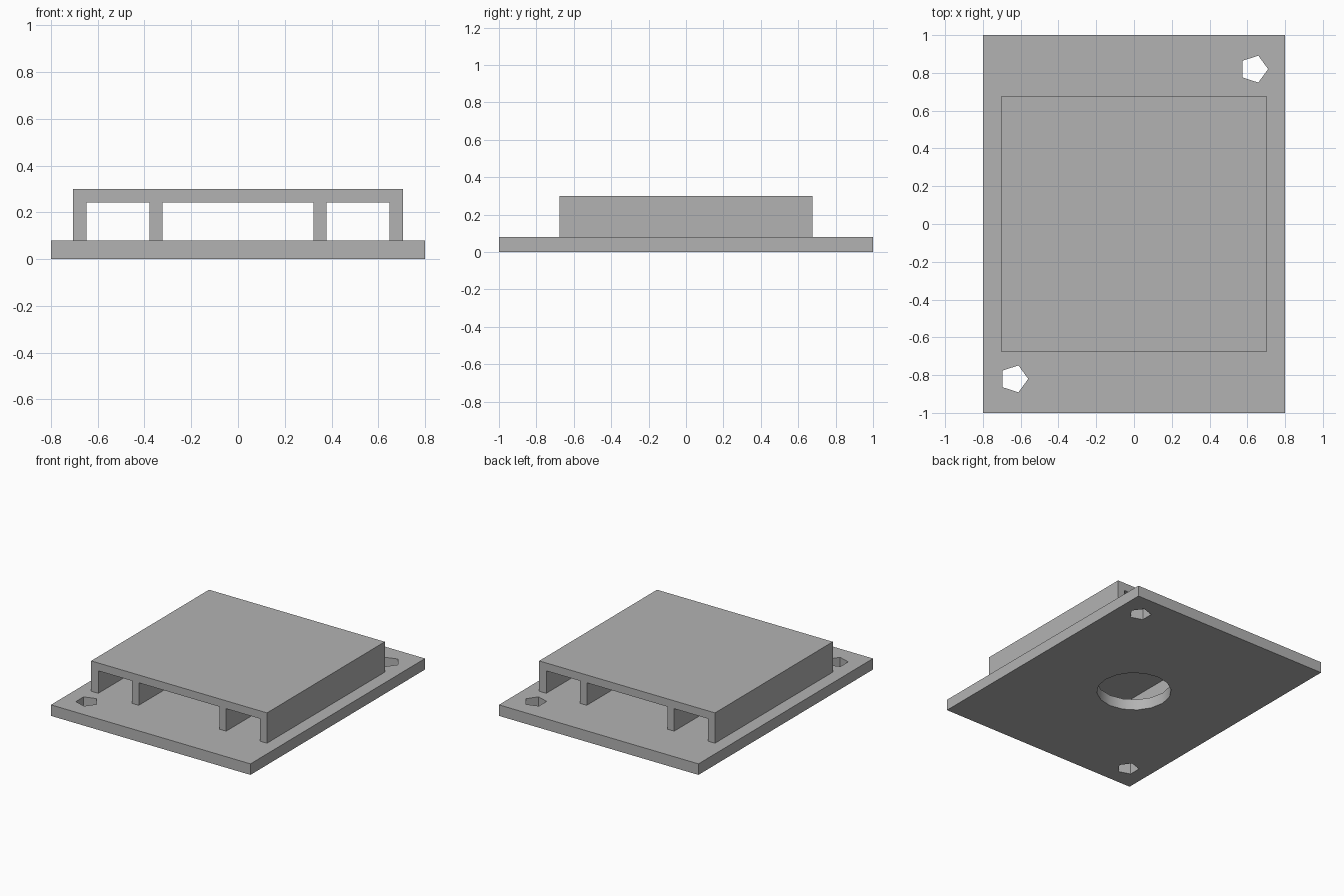
import bpy
import bmesh
import math

if "Cube" in bpy.data.objects:
    bpy.data.objects.remove(bpy.data.objects["Cube"], do_unlink=True)

BASE_TOP = 0.08
COVER_TOP = 0.3
COVER_UNDER = 0.243

grey = bpy.data.materials.new("plain_grey")
grey.use_nodes = True
grey.diffuse_color = (0.45, 0.45, 0.45, 1)
grey.node_tree.nodes["Principled BSDF"].inputs["Base Color"].default_value = grey.diffuse_color


def add_object(name, bm):
    bmesh.ops.recalc_face_normals(bm, faces=bm.faces)
    mesh = bpy.data.meshes.new(name)
    bm.to_mesh(mesh)
    bm.free()
    mesh.materials.append(grey)
    obj = bpy.data.objects.new(name, mesh)
    bpy.context.collection.objects.link(obj)
    return obj


def extrude(name, points, offset):
    """Extrude a closed outline along the offset vector."""
    bm = bmesh.new()
    face = bm.faces.new([bm.verts.new(p) for p in points])
    result = bmesh.ops.extrude_face_region(bm, geom=[face], use_keep_orig=True)
    moved = [v for v in result["geom"] if isinstance(v, bmesh.types.BMVert)]
    bmesh.ops.translate(bm, verts=moved, vec=offset)
    return add_object(name, bm)


def polygon(x, y, radius, sides, z):
    step = 2 * math.pi / sides
    return [(x + radius * math.cos(i * step), y + radius * math.sin(i * step), z)
            for i in range(sides)]


def drill(target, x, y, radius, sides):
    """Cut a straight hole through the plate."""
    cutter = extrude("hole_cutter", polygon(x, y, radius, sides, -0.1), (0, 0, 0.3))
    cutter.hide_render = True
    mod = target.modifiers.new("hole", "BOOLEAN")
    mod.operation = "DIFFERENCE"
    mod.solver = "EXACT"
    mod.object = cutter
    bpy.context.view_layer.objects.active = target
    bpy.ops.object.modifier_apply(modifier=mod.name)
    bpy.data.objects.remove(cutter, do_unlink=True)


# Base plate with two corner screw holes and a round centre hole
corners = [(-0.8, -1, 0), (0.8, -1, 0), (0.8, 1, 0), (-0.8, 1, 0)]
base = extrude("base_plate", corners, (0, 0, BASE_TOP))
for side in (-1, 1):
    drill(base, side * 0.635, side * 0.82, 0.075, 5)
drill(base, 0, 0, 0.25, 16)

# Raised cover with four legs, open at front and back
half = [(0.323, COVER_UNDER), (0.323, BASE_TOP), (0.378, BASE_TOP), (0.378, COVER_UNDER),
        (0.648, COVER_UNDER), (0.648, BASE_TOP), (0.705, BASE_TOP), (0.705, COVER_TOP)]
outline = half + [(-x, z) for x, z in reversed(half)]
cover = extrude("raised_cover", [(x, -0.675, z) for x, z in outline], (0, 1.35, 0))

# Smooth only the round centre hole; corners stay sharp
bpy.ops.object.select_all(action="DESELECT")
base.select_set(True)
bpy.context.view_layer.objects.active = base
bpy.ops.object.shade_smooth_by_angle(angle=math.radians(30))
